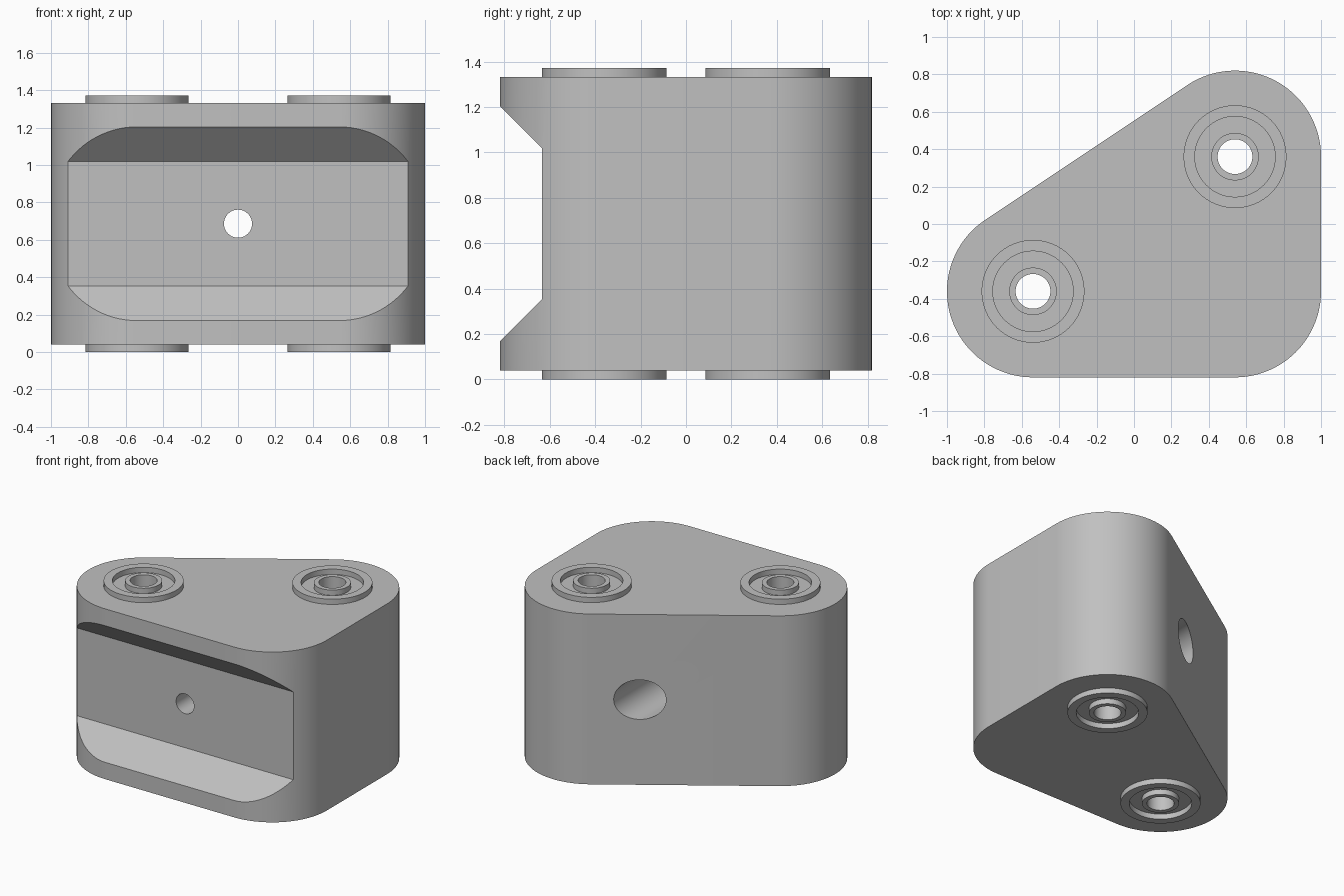
import bpy, bmesh
from math import sin, cos, pi, atan2, radians

cube = bpy.data.objects.get("Cube")
if cube:
    bpy.data.objects.remove(cube)

BOTTOM, TOP, FULL = 0.04, 1.332, 1.372
MID = FULL / 2
CX, CY, R = 0.54, 0.36, 0.46

grey = bpy.data.materials.new("plain grey")
grey.use_nodes = True
COLOUR = (0.53, 0.53, 0.53, 1)
grey.diffuse_color = COLOUR
grey.node_tree.nodes["Principled BSDF"].inputs["Base Color"].default_value = COLOUR


def make(name, bm):
    bmesh.ops.recalc_face_normals(bm, faces=bm.faces[:])
    mesh = bpy.data.meshes.new(name)
    bm.to_mesh(mesh)
    bm.free()
    mesh.materials.append(grey)
    ob = bpy.data.objects.new(name, mesh)
    bpy.context.collection.objects.link(ob)
    return ob


def prism(name, points, offset):
    """Extrude a flat outline along an offset vector."""
    bm = bmesh.new()
    face = bm.faces.new([bm.verts.new(p) for p in points])
    new = bmesh.ops.extrude_face_region(bm, geom=[face])["geom"]
    verts = [v for v in new if isinstance(v, bmesh.types.BMVert)]
    bmesh.ops.translate(bm, vec=offset, verts=verts)
    return make(name, bm)


def circle(r, n=64):
    return [(r * cos(2 * pi * i / n), r * sin(2 * pi * i / n)) for i in range(n)]


def ring(name, x, y, r0, r1, z0, z1):
    """Revolve a rectangular section into a flat ring."""
    bm = bmesh.new()
    loops = [[bm.verts.new((x + a, y + b, z)) for a, b in circle(r)]
             for r, z in ((r0, z0), (r1, z0), (r1, z1), (r0, z1))]
    n = len(loops[0])
    for k in range(4):
        a, b = loops[k], loops[(k + 1) % 4]
        for i in range(n):
            j = (i + 1) % n
            bm.faces.new((a[i], a[j], b[j], b[i]))
    return make(name, bm)


def smooth(ob):
    bpy.ops.object.select_all(action='DESELECT')
    ob.select_set(True)
    bpy.context.view_layer.objects.active = ob
    bpy.ops.object.shade_smooth_by_angle(angle=radians(30))


# Body: rounded three-cornered block
slant = pi / 2 + atan2(CY, CX)
corners = [(CX, -CY, -pi / 2, 0), (CX, CY, 0, slant), (-CX, -CY, slant, 1.5 * pi)]
outline = []
for x, y, a0, a1 in corners:
    steps = round((a1 - a0) / radians(4))
    for i in range(steps + 1):
        a = a0 + (a1 - a0) * i / steps
        outline.append((x + R * cos(a), y + R * sin(a), BOTTOM))
body = prism("body", outline, (0, 0, TOP - BOTTOM))

# Cutters: flared front groove, stepped cross bore, two upright bores
deep, face, reach = 0.333, 0.518, 0.2
mouth = face + reach
front, floor = -0.82 - reach, -0.635
groove = [(-1.2, front, MID - mouth), (-1.2, floor, MID - deep),
          (-1.2, floor, MID + deep), (-1.2, front, MID + mouth)]
cutters = [prism("groove_cutter", groove, (2.4, 0, 0))]
for name, r, y0, y1 in (("small_bore_cutter", 0.075, -1, 0), ("wide_bore_cutter", 0.15, -0.36, 1)):
    cutters.append(prism(name, [(a, y0, MID + b) for a, b in circle(r)], (0, y1 - y0, 0)))
for side in (-1, 1):
    cutters.append(prism("upright_bore_cutter",
                         [(side * CX + a, side * CY + b, -0.2) for a, b in circle(0.11)],
                         (0, 0, 1.8)))
bpy.context.view_layer.objects.active = body
for cutter in cutters:
    mod = body.modifiers.new("cut", 'BOOLEAN')
    mod.operation = 'DIFFERENCE'
    mod.solver = 'EXACT'
    mod.object = cutter
    bpy.ops.object.modifier_apply(modifier=mod.name)
for cutter in cutters:
    bpy.data.objects.remove(cutter)
smooth(body)

# Bushings: raised rims on both ends and a sleeve through the block
for label, side in (("left", 1), ("right", -1)):
    x, y = side * CX, side * CY
    smooth(ring(label + "_sleeve", x, y, 0.093, 0.127, 0, FULL))
    smooth(ring(label + "_top_rim", x, y, 0.215, 0.275, TOP - 0.01, FULL))
    smooth(ring(label + "_bottom_rim", x, y, 0.215, 0.275, 0, BOTTOM + 0.01))
